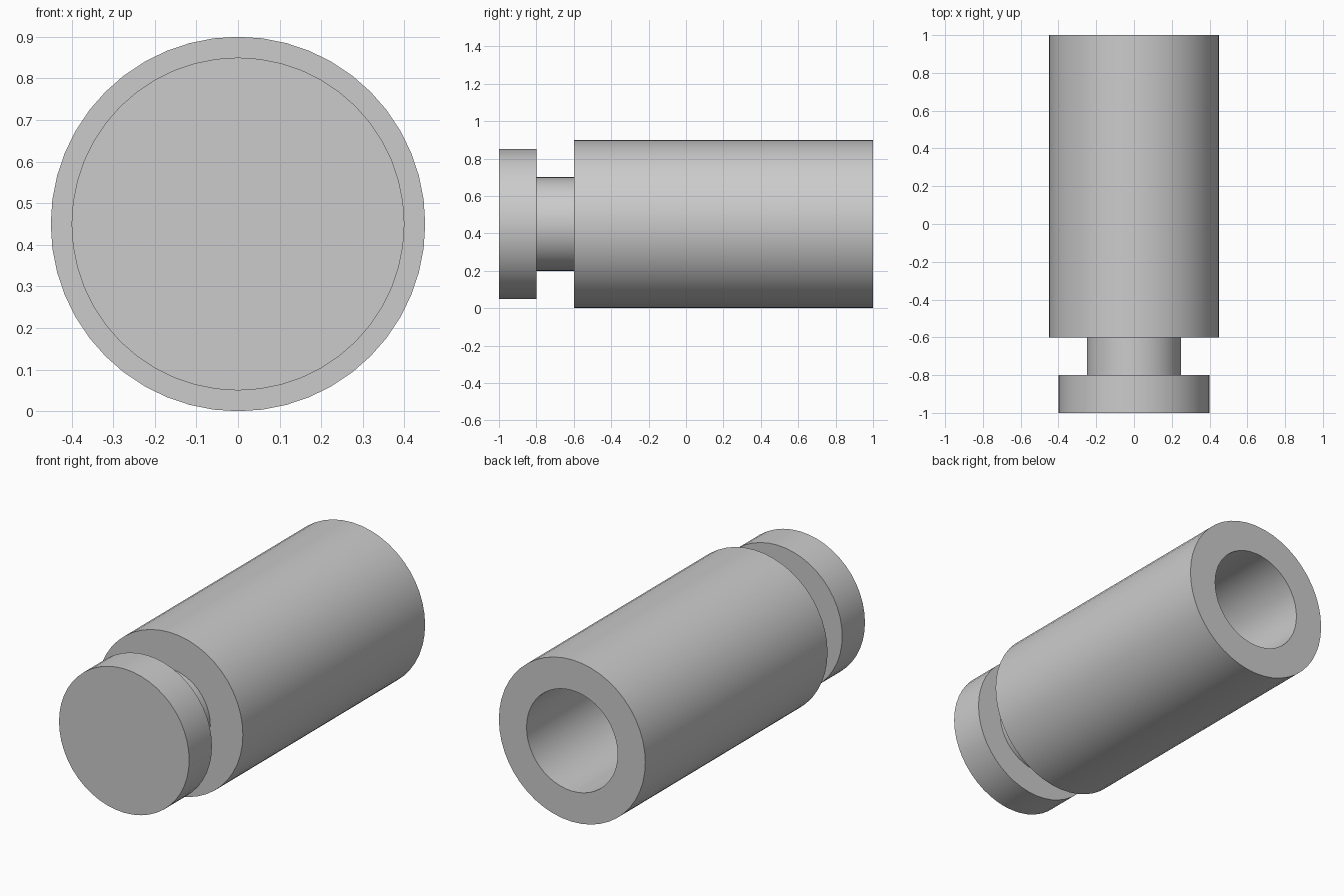
import bpy, bmesh, math

cube = bpy.data.objects.get("Cube")
if cube:
    bpy.data.objects.remove(cube, do_unlink=True)

SEGMENTS = 48
AXIS_HEIGHT = 0.45

grey = bpy.data.materials.new("plain_grey")
grey.use_nodes = True
colour = (0.6, 0.6, 0.6, 1)
grey.diffuse_color = colour
grey.node_tree.nodes["Principled BSDF"].inputs["Base Color"].default_value = colour


def lathe(name, profile):
    """Turn a (radius, y) profile around the lengthwise axis."""
    bm = bmesh.new()
    verts = [bm.verts.new((r, y, 0)) for r, y in profile]
    edges = [bm.edges.new(pair) for pair in zip(verts, verts[1:])]
    bmesh.ops.spin(bm, geom=verts + edges, cent=(0, 0, 0), axis=(0, 1, 0),
                   angle=math.tau, steps=SEGMENTS, use_merge=True)
    bmesh.ops.remove_doubles(bm, verts=bm.verts, dist=0.0001)
    bmesh.ops.recalc_face_normals(bm, faces=bm.faces)
    mesh = bpy.data.meshes.new(name)
    bm.to_mesh(mesh)
    bm.free()
    mesh.materials.append(grey)
    obj = bpy.data.objects.new(name, mesh)
    obj.location.z = AXIS_HEIGHT
    bpy.context.collection.objects.link(obj)
    bpy.ops.object.select_all(action="DESELECT")
    obj.select_set(True)
    bpy.context.view_layer.objects.active = obj
    bpy.ops.object.shade_smooth_by_angle(angle=math.radians(30))
    return obj


# One turned piece: head disc, narrow neck, thick body with a blind bore at the back
lathe("grooved_pin", [
    (0, -1), (0.4, -1), (0.4, -0.8),
    (0.25, -0.8), (0.25, -0.6),
    (0.45, -0.6), (0.45, 1),
    (0.28, 1), (0.28, -0.2), (0, -0.2),
])
